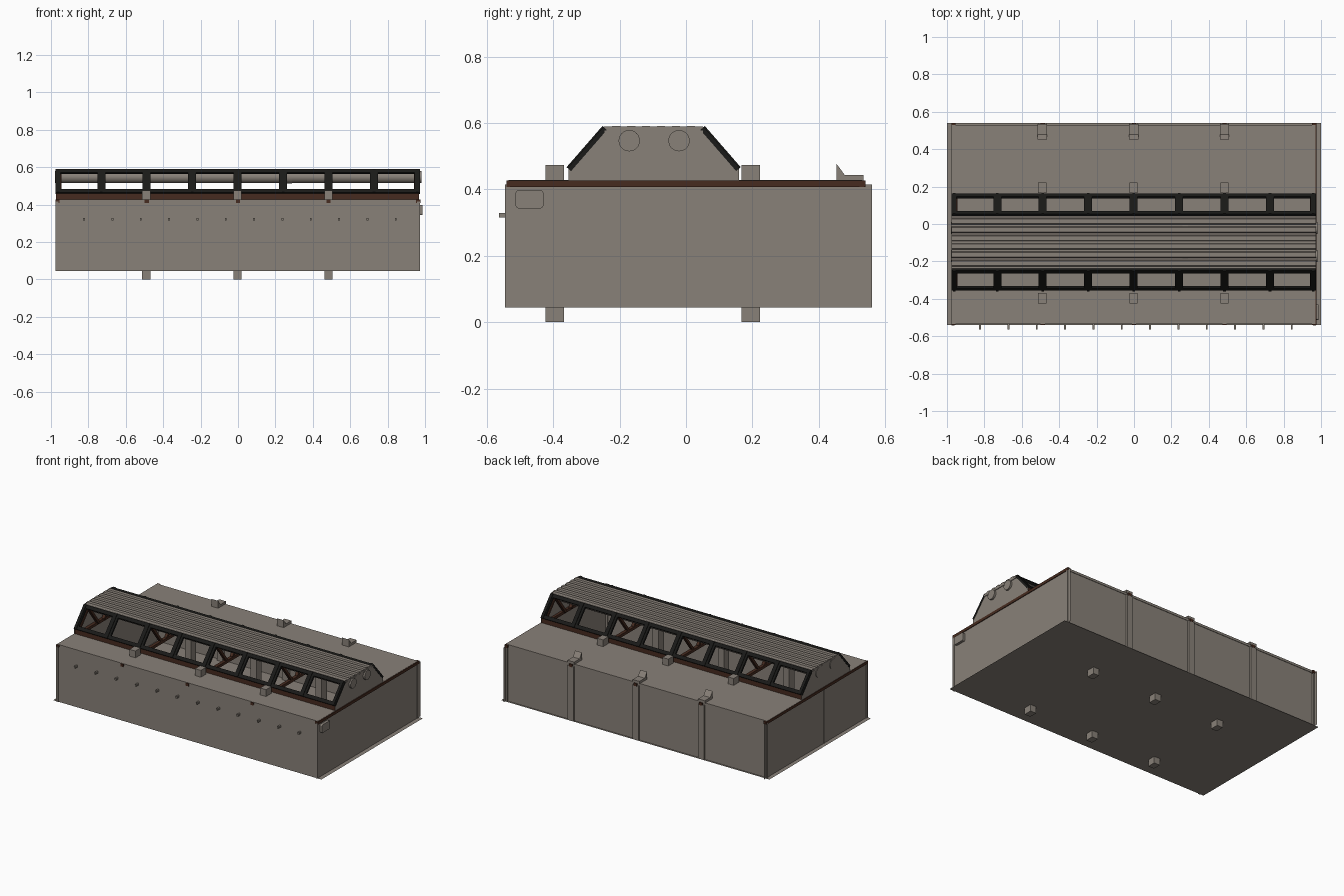
import bpy, bmesh, math
from mathutils import Matrix

if "Cube" in bpy.data.objects:
    bpy.data.objects.remove(bpy.data.objects["Cube"])

def material(name, col):
    m = bpy.data.materials.new(name)
    m.diffuse_color = (*col, 1)
    m.use_nodes = True
    m.node_tree.nodes["Principled BSDF"].inputs["Base Color"].default_value = m.diffuse_color
    return m

GREY = material("warm grey", (0.25, 0.22, 0.19))
BROWN = material("dark brown", (0.062, 0.024, 0.014))
BLACK = material("frame black", (0.010, 0.010, 0.009))

def finish(name, bm, mat):
    me = bpy.data.meshes.new(name)
    bm.to_mesh(me)
    bm.free()
    me.materials.append(mat)
    ob = bpy.data.objects.new(name, me)
    bpy.context.collection.objects.link(ob)
    return ob

def box(name, lo, hi, mat, bevel=0):
    bm = bmesh.new()
    bmesh.ops.create_cube(bm, size=1)
    for v in bm.verts:
        v.co = [lo[i] + (v.co[i] + 0.5) * (hi[i] - lo[i]) for i in range(3)]
    if bevel:
        edges = [e for e in bm.edges if abs(e.verts[0].co.x - e.verts[1].co.x) > 1e-4]
        bmesh.ops.bevel(bm, geom=edges, offset=bevel, segments=3, affect='EDGES', profile=0.5)
    return finish(name, bm, mat)

def tilted(name, center, size, rx, mat):
    bm = bmesh.new()
    m = Matrix.Translation(center) @ Matrix.Rotation(rx, 4, 'X') @ Matrix.Diagonal((*size, 1))
    bmesh.ops.create_cube(bm, size=1, matrix=m)
    return finish(name, bm, mat)

def sheet(name, pts, mat):
    bm = bmesh.new()
    bm.faces.new([bm.verts.new(p) for p in pts])
    return finish(name, bm, mat)

def extrude_x(name, profile, x0, x1, mat):
    # closed (y, z) profile swept along x
    bm = bmesh.new()
    f = bm.faces.new([bm.verts.new((x0, y, z)) for y, z in profile])
    r = bmesh.ops.extrude_face_region(bm, geom=[f])
    for v in r["geom"]:
        if isinstance(v, bmesh.types.BMVert):
            v.co.x = x1
    bmesh.ops.recalc_face_normals(bm, faces=bm.faces)
    return finish(name, bm, mat)

# room shell made of thin sheets
Z0, Z1 = 0.045, 0.415
sheet("floor", [(-1, -0.54, Z0), (-1, 0.54, Z0), (1, 0.54, Z0), (1, -0.54, Z0)], GREY)
sheet("front_wall", [(-0.975, -0.54, Z0), (0.97, -0.54, Z0), (0.97, -0.54, Z1), (-0.975, -0.54, Z1)], GREY)
sheet("back_wall", [(0.97, 0.527, Z0), (-0.975, 0.527, Z0), (-0.975, 0.527, Z1), (0.97, 0.527, Z1)], GREY)
sheet("right_wall", [(0.97, -0.545, Z0), (0.97, 0.56, Z0), (0.97, 0.56, Z1), (0.97, -0.545, Z1)], GREY)
sheet("left_wall", [(-0.972, 0.56, Z0), (-0.972, -0.545, Z0), (-0.972, -0.545, Z1), (-0.972, 0.56, Z1)], GREY)
box("left_wall_seam", (-0.975, -0.085, Z0), (-0.972, -0.077, Z1), GREY)
for x in (-0.969, 0.966):
    for y in (-0.537, 0.53):
        box("corner_post", (x - 0.008, y - 0.007, Z0), (x + 0.008, y + 0.007, Z1), GREY)

# roof slabs either side of the skylight opening
box("front_roof", (-0.975, -0.535, 0.412), (0.97, -0.345, 0.428), GREY)
box("back_roof", (-0.975, 0.15, 0.412), (0.97, 0.53, 0.428), GREY)

# cross beams running front to back
for x in (-0.966, -0.488, 0, 0.484, 0.964):
    box("cross_beam", (x - 0.011, -0.541, 0.408), (x + 0.011, 0.541, 0.4265), BROWN)

# columns and rear pilasters with brackets
bracket = [(0.453, 0.425), (0.453, 0.478), (0.478, 0.444), (0.535, 0.444), (0.535, 0.425)]
for x in (-0.49, -0.002, 0.484):
    for y in (-0.396, 0.195):
        box("column", (x - 0.022, y - 0.028, 0), (x + 0.022, y + 0.028, 0.474), GREY)
    box("rear_pilaster", (x - 0.022, 0.505, Z0), (x + 0.022, 0.54, 0.412), GREY)
    extrude_x("rear_bracket", bracket, x - 0.025, x + 0.025, GREY)

# row of pegs through the front wall
for i in range(12):
    x = -0.823 + i * 0.1515
    box("wall_peg", (x - 0.005, -0.564, 0.316), (x + 0.005, -0.53, 0.329), GREY)

# rounded box on the right wall
box("wall_box", (0.955, -0.513, 0.343), (0.987, -0.43, 0.398), GREY, 0.008)

# skylight: end walls, curbs, sloped glazing frames
CY = -0.0975
half = [(0.257, 0.427), (0.257, 0.467), (0.148, 0.590)]
outline = [(CY + d, z) for d, z in half] + [(CY - d, z) for d, z in reversed(half)]
for x, n in ((-0.974, "left_gable"), (0.97, "right_gable")):
    sheet(n, [(x, y, z) for y, z in outline], GREY)

LOW, HIGH = (0.254, 0.460), (0.146, 0.584)
dy, dz = HIGH[0] - LOW[0], HIGH[1] - LOW[1]
L = math.hypot(dy, dz)
ang = math.atan2(dz, -dy)

def on_slope(s, t):
    return CY + s * (LOW[0] + dy * t), LOW[1] + dz * t

for s in (-1, 1):
    rx = -s * ang
    y0, y1 = sorted((CY + s * 0.234, CY + s * 0.252))
    box("skylight_curb", (-0.972, y0, 0.426), (0.968, y1, 0.459), BROWN)
    for t in (0.07, 0.93):
        tilted("skylight_rail", (-0.002, *on_slope(s, t)), (1.944, L * 0.14, 0.014), rx, BLACK)
    for i in range(9):
        x = -0.974 + i * 0.243
        x = min(max(x, -0.962), 0.958)
        w = 0.028 if i in (0, 8) else 0.043
        tilted("skylight_mullion", (x, *on_slope(s, 0.5)), (w, L, 0.014), rx, BLACK)
        tilted("mullion_cap", (x, *on_slope(s, 0.5)), (0.014, L, 0.022), rx, BLACK)

# truss struts under the skylight, one set per cross beam
def strut(x, a, b):
    d = (b[0] - a[0], b[1] - a[1])
    tilted("truss_strut", (x, (a[0] + b[0]) / 2, (a[1] + b[1]) / 2),
           (0.02, math.hypot(*d), 0.016), math.atan2(d[1], d[0]), BROWN)

for x in (-0.955, -0.488, 0, 0.484, 0.95):
    for s in (-1, 1):
        strut(x, (CY + s * 0.235, 0.455), (CY + s * 0.135, 0.57))
        strut(x, (CY + s * 0.03, 0.425), (CY + s * 0.135, 0.565))

# ribbed skylight roof
prof = [(CY - 0.148, 0.568), (CY - 0.148, 0.578)]
for k in range(6):
    c = CY + (k - 2.5) * 0.045
    prof += [(c - 0.017, 0.578), (c - 0.012, 0.591), (c + 0.012, 0.591), (c + 0.017, 0.578)]
prof += [(CY + 0.148, 0.578), (CY + 0.148, 0.568)]
extrude_x("ribbed_roof", prof, -0.976, 0.974, GREY)

# two ducts running the length of the skylight
for y in (-0.171, -0.021):
    for x0, x1, r in ((-0.978, 0.982, 0.032), (0.26, 0.29, 0.034)):
        bm = bmesh.new()
        m = Matrix.Translation(((x0 + x1) / 2, y, 0.547)) @ Matrix.Rotation(math.pi / 2, 4, 'Y')
        bmesh.ops.create_cone(bm, cap_ends=True, segments=32, radius1=r, radius2=r,
                              depth=x1 - x0, matrix=m)
        ob = finish("duct" if r < 0.033 else "duct_collar", bm, GREY)
        for p in ob.data.polygons:
            p.use_smooth = len(p.vertices) == 4
